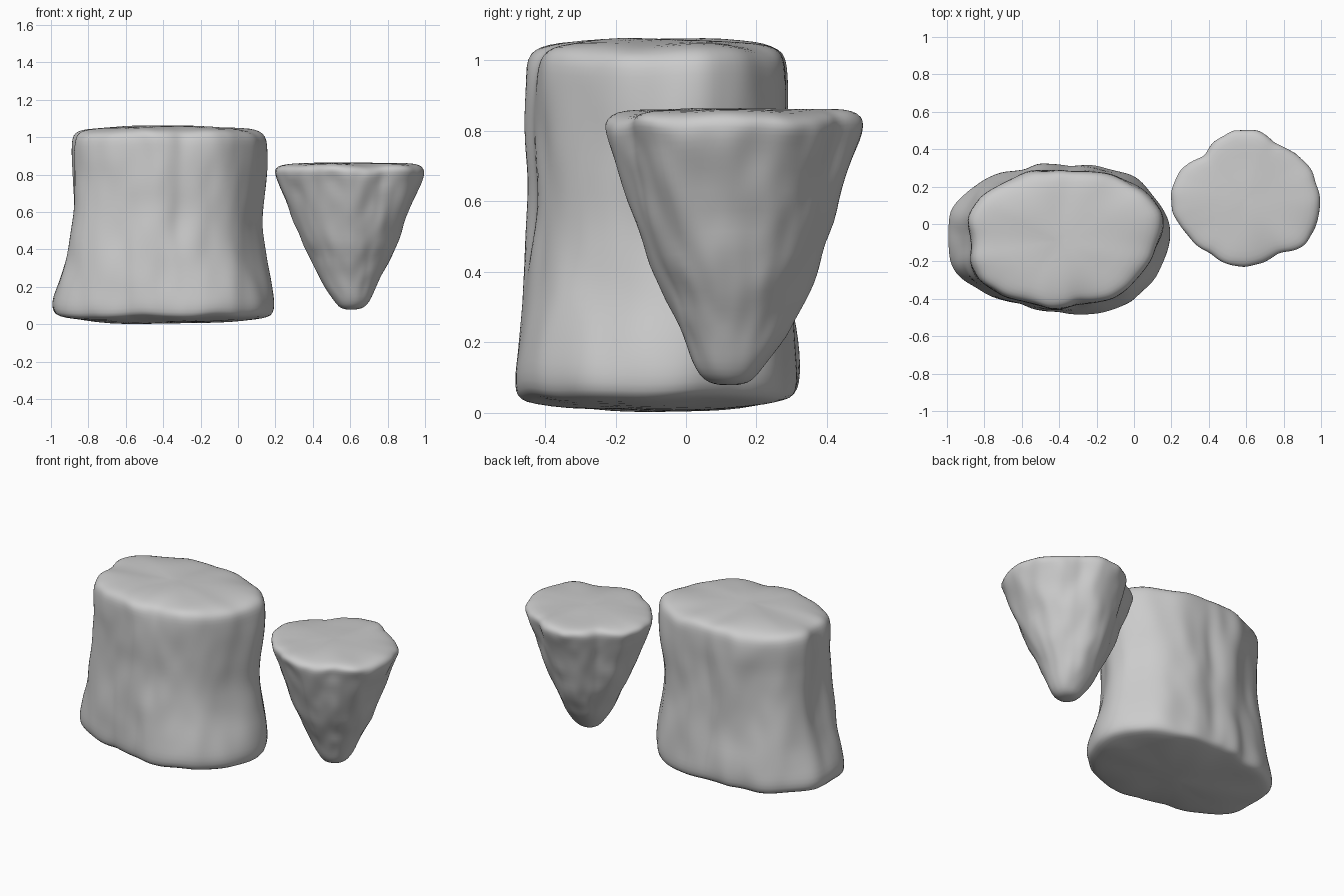
import bpy, bmesh, math
from mathutils import Vector, noise

if "Cube" in bpy.data.objects:
    bpy.data.objects.remove(bpy.data.objects["Cube"])

SEG = 72


def resample(outline, c):
    """Turn a plan outline into SEG radii around centre c."""
    pol = sorted((math.atan2(y - c[1], x - c[0]) % math.tau,
                  math.hypot(x - c[0], y - c[1])) for x, y in outline)
    pol = [(pol[-1][0] - math.tau, pol[-1][1])] + pol + [(pol[0][0] + math.tau, pol[0][1])]
    radii = []
    for i in range(SEG):
        a = math.tau * i / SEG
        for (a0, r0), (a1, r1) in zip(pol, pol[1:]):
            if a0 <= a <= a1:
                radii.append(r0 + (r1 - r0) * (a - a0) / max(a1 - a0, 1e-6))
                break
    return radii


def loft(name, rings, amp, freq, seed):
    """rings: (centre, z, radii); closed with a centre point at each end."""
    bm = bmesh.new()
    rows = []
    for (cx, cy), z, radii in rings:
        row = []
        for i, r in enumerate(radii):
            a = math.tau * i / SEG
            p = Vector((cx + r * math.cos(a), cy + r * math.sin(a), z))
            q = Vector((p.x * freq[0], p.y * freq[0], p.z * freq[1] + seed))
            n = noise.noise(q) + 0.5 * noise.noise(q * 2.1)
            m = noise.noise(Vector((p.x * 5, p.y * 5, seed + 5)))
            k = amp * n * min(1, r / 0.2)
            row.append(bm.verts.new(p + Vector((math.cos(a) * k, math.sin(a) * k, 0.014 * m))))
        rows.append(row)
    for lo, hi in zip(rows, rows[1:]):
        for i in range(SEG):
            j = (i + 1) % SEG
            bm.faces.new((lo[i], lo[j], hi[j], hi[i]))
    for row, flip in ((rows[0], True), (rows[-1], False)):
        mid = bm.verts.new(sum((v.co for v in row), Vector()) / SEG)
        for i in range(SEG):
            f = (row[i], row[(i + 1) % SEG], mid)
            bm.faces.new(f[::-1] if flip else f)
    me = bpy.data.meshes.new(name)
    bm.to_mesh(me)
    bm.free()
    me.polygons.foreach_set("use_smooth", [True] * len(me.polygons))
    ob = bpy.data.objects.new(name, me)
    bpy.context.collection.objects.link(ob)
    sub = ob.modifiers.new("smooth", 'SUBSURF')
    sub.levels = sub.render_levels = 1
    return ob


# Broad rock stump: blends from a wide base outline to a narrower top outline
C = (-0.4, -0.09)
base = resample([(-1.005, -.1), (-.97, .07), (-.86, .2), (-.75, .255), (-.6, .29), (-.35, .31),
                 (-.1, .285), (.05, .22), (.15, .1), (.195, 0), (.18, -.15), (.11, -.3),
                 (-.05, -.43), (-.15, -.475), (-.4, -.48), (-.6, -.43), (-.85, -.34),
                 (-.97, -.23)], C)
top = resample([(-.87, -.06), (-.89, .02), (-.83, .14), (-.65, .235), (-.35, .27), (-.1, .26),
                (.05, .18), (.15, .06), (.16, -.03), (.11, -.15), (.05, -.26), (-.05, -.36),
                (-.3, -.435), (-.6, -.405), (-.83, -.31), (-.885, -.2), (-.86, -.12)], C)
# (z, top/base mix, scale, x shift)
stump_rows = [(.005, 0, .1, 0), (.007, 0, .35, 0), (.014, 0, .6, 0), (.03, 0, .85, 0),
              (.04, 0, .94, 0), (.06, 0, .985, 0), (.11, 0, 1.0, 0), (.17, .15, 1, 0),
              (.24, .35, 1, -.003), (.31, .55, .995, -.007), (.38, .72, .99, -.01),
              (.45, .86, .985, -.013), (.52, .95, .98, -.015), (.59, 1, .98, -.014),
              (.66, 1, .98, -.01), (.73, 1, .985, -.005), (.8, 1, .99, 0), (.87, 1, 1, 0),
              (.93, 1, 1, 0), (.985, 1, .995, 0), (1.017, 1, .965, 0), (1.035, 1, .9, 0),
              (1.047, 1, .78, 0), (1.056, 1, .55, 0), (1.06, 1, .3, 0), (1.062, 1, .1, 0)]
loft("rock_stump", [((C[0] + dx, C[1]), z, [s * (b + (t - b) * m) for b, t in zip(base, top)])
                    for z, m, s, dx in stump_rows], .018, (6, 3), 8)

# Inverted cone rock: wavy rim fading to a round blunt tip
D = (.6, .135)
rim = resample([(.2, .17), (.25, .29), (.37, .36), (.42, .43), (.52, .49), (.68, .5), (.75, .43),
                (.88, .36), (.96, .25), (.995, .11), (.96, -.05), (.9, -.12), (.77, -.16),
                (.6, -.23), (.5, -.21), (.4, -.15), (.3, -.07), (.21, .05)], D)
# (z, mean radius, x centre, y centre)
cone_rows = [(.078, .015, .61, .12), (.08, .04, .61, .12), (.092, .07, .61, .12),
             (.125, .095, .61, .122), (.17, .122, .605, .13), (.22, .15, .6, .14),
             (.27, .172, .6, .14), (.32, .196, .6, .14), (.37, .22, .6, .14), (.42, .243, .6, .137),
             (.48, .263, .6, .135), (.54, .286, .6, .135), (.6, .308, .6, .135),
             (.66, .328, .6, .135), (.72, .35, .6, .135), (.77, .369, .6, .135),
             (.81, .383, .6, .135), (.832, .377, .6, .135), (.848, .355, .6, .135),
             (.857, .3, .6, .135), (.862, .2, .6, .135), (.864, .1, .6, .135), (.864, .03, .6, .135)]
rings = []
for z, r, x, y in cone_rows:
    w = max(0, min(1, (z - .15) / .6))
    rings.append(((x, y), z, [r * (1 - w) + w * r * k / .379 for k in rim]))
loft("cone_rock", rings, .014, (10, 10), 11)
